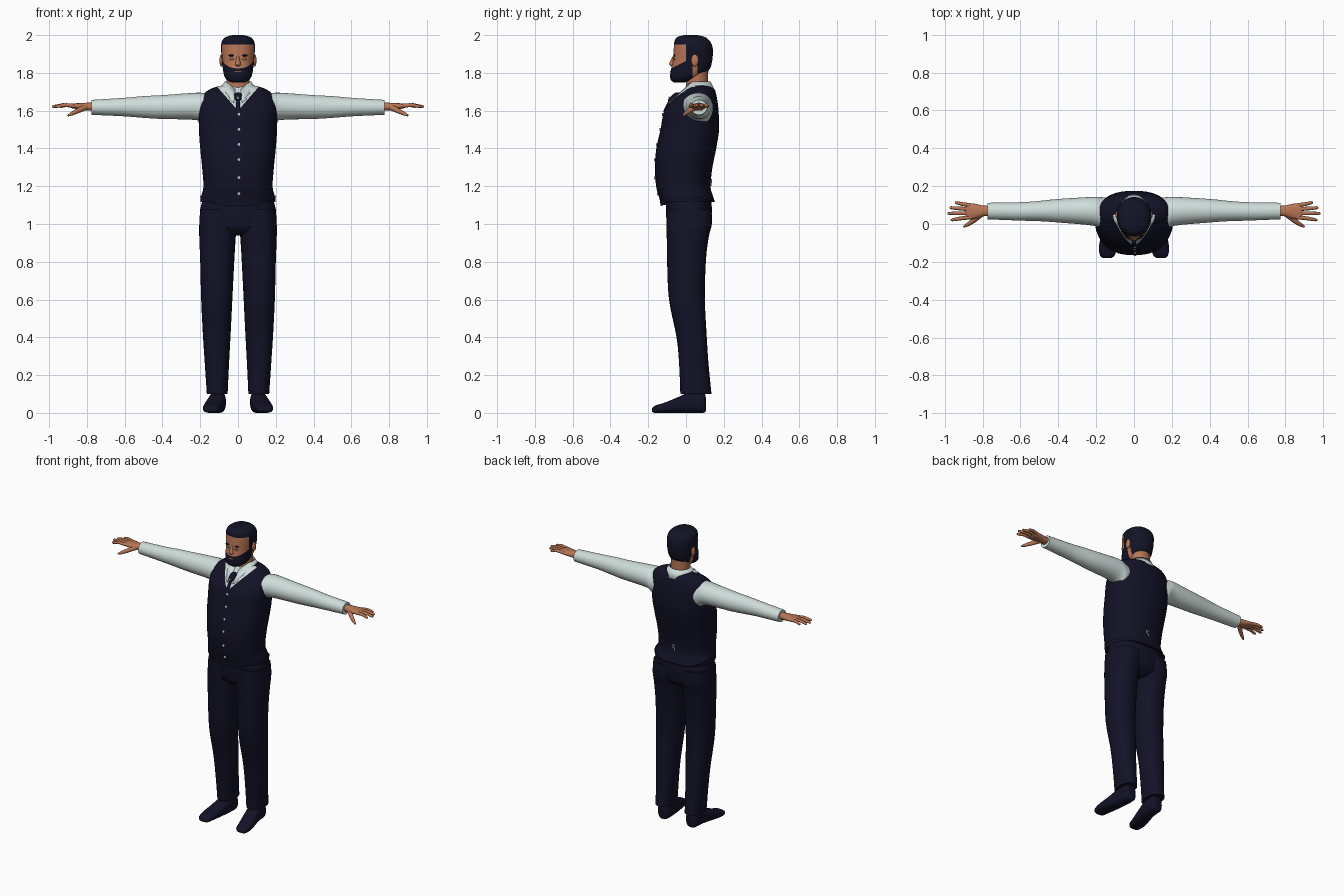
import bpy, bmesh, math
from mathutils import Vector

if "Cube" in bpy.data.objects:
    bpy.data.objects.remove(bpy.data.objects["Cube"], do_unlink=True)


def material(name, r, g, b):
    m = bpy.data.materials.new(name)
    m.use_nodes = True
    m.diffuse_color = (r, g, b, 1)
    bsdf = m.node_tree.nodes["Principled BSDF"]
    bsdf.inputs["Base Color"].default_value = (r, g, b, 1)
    bsdf.inputs["Roughness"].default_value = 0.8
    return m


navy = material("navy cloth", .006, .006, .02)
hair = material("dark hair", .006, .007, .019)
white = material("white cotton", .62, .72, .7)
skin = material("skin", .48, .18, .09)
lip = material("lip", .32, .12, .08)
eye = material("eye", .3, .25, .2)
metal = material("pale button", .6, .63, .66)


def finish(name, bm, mats, mirror=False, angle=50):
    bmesh.ops.recalc_face_normals(bm, faces=bm.faces)
    mesh = bpy.data.meshes.new(name)
    bm.to_mesh(mesh)
    bm.free()
    ob = bpy.data.objects.new(name, mesh)
    bpy.context.collection.objects.link(ob)
    for m in mats:
        mesh.materials.append(m)
    if mirror:
        ob.modifiers.new("Mirror", "MIRROR")
    bpy.ops.object.select_all(action="DESELECT")
    ob.select_set(True)
    bpy.context.view_layer.objects.active = ob
    bpy.ops.object.shade_smooth_by_angle(angle=math.radians(angle))
    return ob


def dense(rows, steps=4):
    """Catmull-Rom interpolation between cross-section rows."""
    out = []
    for i in range(len(rows) - 1):
        quad = rows[max(i - 1, 0)], rows[i], rows[i + 1], rows[min(i + 2, len(rows) - 1)]
        for k in range(steps):
            t = k / steps
            out.append([b + t * (c - a) / 2 + t * t * (a - 2.5 * b + 2 * c - d / 2)
                        + t ** 3 * (1.5 * (b - c) + (d - a) / 2) for a, b, c, d in zip(*quad)])
    return out + [list(rows[-1])]


def loft(axis, rows, power=2.0, seg=32):
    """Skin rows of (t, a0, a1, b0, b1) along an axis with superellipse sections."""
    bm = bmesh.new()
    rings = []
    for t, a0, a1, b0, b1 in dense(rows):
        ring = []
        for i in range(seg):
            c, s = math.cos(math.tau * i / seg), math.sin(math.tau * i / seg)
            a = (a0 + a1) / 2 + (a1 - a0) / 2 * math.copysign(abs(c) ** (2 / power), c)
            b = (b0 + b1) / 2 + (b1 - b0) / 2 * math.copysign(abs(s) ** (2 / power), s)
            ring.append(bm.verts.new({"X": (t, a, b), "Y": (a, t, b), "Z": (a, b, t)}[axis]))
        rings.append(ring)
    for lo, hi in zip(rings, rings[1:]):
        for i in range(seg):
            j = (i + 1) % seg
            bm.faces.new((lo[i], lo[j], hi[j], hi[i]))
    bm.faces.new(rings[0])
    bm.faces.new(rings[-1])
    return bm


def centred(rows):
    return [(z, -w, w, f, b) for z, w, f, b in rows]


def cut(bm, point, normal):
    bmesh.ops.bisect_plane(bm, geom=bm.verts[:] + bm.edges[:] + bm.faces[:],
                           plane_co=point, plane_no=normal)


def paint(bm, rule):
    for f in bm.faces:
        f.material_index = int(rule(f.calc_center_median()))


def blob(name, place, size, mat, mirror=False):
    bm = bmesh.new()
    bmesh.ops.create_uvsphere(bm, u_segments=16, v_segments=10, radius=1)
    bmesh.ops.scale(bm, vec=size, verts=bm.verts)
    bmesh.ops.translate(bm, vec=place, verts=bm.verts)
    return finish(name, bm, [mat], mirror)


def tube(name, points, radii, mat, mirror=False):
    curve = bpy.data.curves.new(name, "CURVE")
    curve.dimensions = "3D"
    curve.bevel_depth = 1
    curve.bevel_resolution = 3
    curve.use_fill_caps = True
    line = curve.splines.new("POLY")
    line.points.add(len(points) - 1)
    for p, co, r in zip(line.points, points, radii):
        p.co = (*co, 1)
        p.radius = r
    line.use_smooth = True
    curve.materials.append(mat)
    ob = bpy.data.objects.new(name, curve)
    bpy.context.collection.objects.link(ob)
    if mirror:
        ob.modifiers.new("Mirror", "MIRROR")


# Vest with shirt showing in the neck opening
vest_rows = centred([
    (1.11, .2, -.135, .155), (1.15, .194, -.145, .142), (1.2, .183, -.158, .13),
    (1.3, .19, -.165, .14), (1.4, .2, -.157, .16), (1.5, .207, -.135, .175),
    (1.6, .207, -.115, .172), (1.66, .198, -.07, .165), (1.7, .17, -.02, .155),
    (1.725, .12, 0, .135), (1.735, .07, .03, .11)])
bm = loft("Z", vest_rows, 2.3, 48)
for v in bm.verts:
    if v.co.z < 1.112:
        v.co.z = 1.15 - (.055 if v.co.y < 0 else .03) * min(1, abs(v.co.y) / .13) ** 2
for side in (-1, 1):
    cut(bm, (0, 0, 1.6), (side * 1.15, 0, -1))
paint(bm, lambda c: c.y < .05 and c.z > 1.6 + 1.15 * abs(c.x))
finish("vest", bm, [navy, white])

# Vest buttons and rear strap buckle
for z in (1.58, 1.5, 1.42, 1.34, 1.245, 1.16):
    front = min(dense(vest_rows), key=lambda r: abs(r[0] - z))[3]
    blob("vest_button", (.005, front - .001, z), (.009, .005, .009), metal)
tube("vest_buckle", [(-.012, .133, 1.235), (.01, .133, 1.235), (.01, .133, 1.22),
                     (-.006, .131, 1.215), (-.006, .131, 1.2)], [.004] * 5, metal)

# Shirt collar
bm = bmesh.new()
pairs = []
for i in range(41):
    a = .2 + (math.tau - .4) * i / 40
    c, s = math.cos(a), math.sin(a)
    drop = max(0, c) ** 4
    pairs.append((bm.verts.new((.07 * s, .065 - .064 * c - .012 * drop, 1.755 - .045 * drop)),
                  bm.verts.new((.105 * s, .06 - .098 * c - .06 * drop, 1.7 - .06 * drop))))
for p, q in zip(pairs, pairs[1:]):
    bm.faces.new((p[0], p[1], q[1], q[0]))
collar = finish("shirt_collar", bm, [white])
collar.modifiers.new("Thickness", "SOLIDIFY").thickness = .006

# Necktie
finish("necktie", loft("Z", centred([
    (1.595, .014, -.122, -.1), (1.64, .01, -.1, -.07), (1.652, .009, -.094, -.06),
    (1.66, .016, -.094, -.05), (1.685, .02, -.07, -.03), (1.695, .014, -.055, -.03)]),
    2.6, 16), [navy])
blob("tie_pin", (0, -.09, 1.667), (.007, .004, .009), metal)

# Trousers
finish("trouser_seat", loft("Z", centred([
    (1.2, .165, -.1, .115), (1.12, .19, -.105, .134), (1.05, .2, -.105, .136),
    (.98, .17, -.098, .128), (.94, .06, -.06, .08)]), 2.3), [navy])
finish("trouser_leg", loft("Z", [
    (1.08, 0, .2, -.104, .135), (1, .005, .205, -.104, .137), (.93, .012, .205, -.102, .12),
    (.8, .02, .2, -.1, .105), (.6, .03, .195, -.09, .1), (.4, .04, .185, -.05, .11),
    (.25, .048, .175, -.036, .12), (.1, .055, .165, -.03, .135)], 2.3), [navy], True)

# Shoes, toes turned out
finish("shoe", loft("Y", [
    (.105, .08, .13, .01, .08), (.09, .066, .147, 0, .11), (.02, .065, .155, 0, .11),
    (-.05, .075, .172, 0, .08), (-.12, .09, .185, 0, .052), (-.165, .102, .18, 0, .038),
    (-.18, .12, .165, .006, .024)], 2.7, 24), [navy], True)

# Sleeves and hands
finish("sleeve", loft("X", [
    (.13, -.02, .135, 1.53, 1.68), (.175, -.027, .142, 1.522, 1.69), (.22, -.008, .143, 1.55, 1.695),
    (.4, .008, .132, 1.556, 1.682), (.5, .015, .122, 1.562, 1.677),
    (.6, .018, .115, 1.57, 1.668), (.775, .025, .112, 1.578, 1.657)]), [white], True)
finish("palm", loft("X", [
    (.76, .042, .096, 1.6, 1.642), (.8, .04, .098, 1.6, 1.642),
    (.84, .028, .107, 1.606, 1.64), (.875, .026, .108, 1.612, 1.638),
    (.89, .036, .1, 1.618, 1.634)], 2.3, 20), [skin], True)
for name, base, tip, reach in (("little_finger", .098, .113, .946), ("ring_finger", .078, .086, .975),
                               ("middle_finger", .057, .056, .986), ("index_finger", .036, .022, .968)):
    mid = ((.87 + reach) / 2, (base + tip) / 2, 1.63)
    end = Vector((reach, tip, 1.622))
    tube(name, [(.86, base, 1.625), mid, end - Vector((.008, 0, 0)), end],
         [.011, .01, .008, .004], skin, True)
tube("thumb", [(.81, .05, 1.618), (.85, .016, 1.598), (.88, -.004, 1.584), (.9, -.015, 1.574)],
     [.016, .013, .01, .005], skin, True)

# Neck, and head with painted hair and beard
finish("neck", loft("Z", centred([
    (1.68, .068, -.01, .125), (1.74, .062, 0, .118), (1.82, .062, 0, .118)])), [skin])
bm = loft("Z", centred([
    (1.748, .03, -.062, -.01), (1.762, .058, -.08, .035), (1.785, .073, -.084, .085),
    (1.82, .08, -.079, .125), (1.86, .085, -.07, .138), (1.9, .088, -.067, .142),
    (1.94, .09, -.064, .14), (1.97, .084, -.06, .125), (1.99, .064, -.045, .1),
    (2, .03, -.01, .06)]), 2.2, 48)


def beard_line(y):
    return 1.828 + .5 * (y + .07)


cut(bm, (0, -.07, 1.828), (0, -.5, 1))
for y in (0, .035, .06):
    cut(bm, (0, y, 0), (0, 1, 0))
for z in (1.84, 1.95):
    cut(bm, (0, 0, z), (0, 0, 1))
paint(bm, lambda c: (c.y < 0 and beard_line(c.y) < c.z < 1.95) or (.035 < c.y < .06 and c.z < 1.84))
finish("head", bm, [hair, skin])

# Face details
finish("nose", loft("Z", centred([
    (1.835, .01, -.076, -.05), (1.843, .017, -.088, -.05), (1.852, .014, -.088, -.05),
    (1.875, .009, -.077, -.05), (1.895, .008, -.066, -.05)]), 2, 16), [skin])
blob("ear", (.088, .047, 1.866), (.01, .02, .032), skin, True)
blob("eye", (.031, -.063, 1.873), (.013, .005, .006), eye, True)
blob("eyebrow", (.033, -.062, 1.892), (.019, .005, .005), hair, True)
blob("mouth", (0, -.079, 1.806), (.021, .006, .006), lip)
